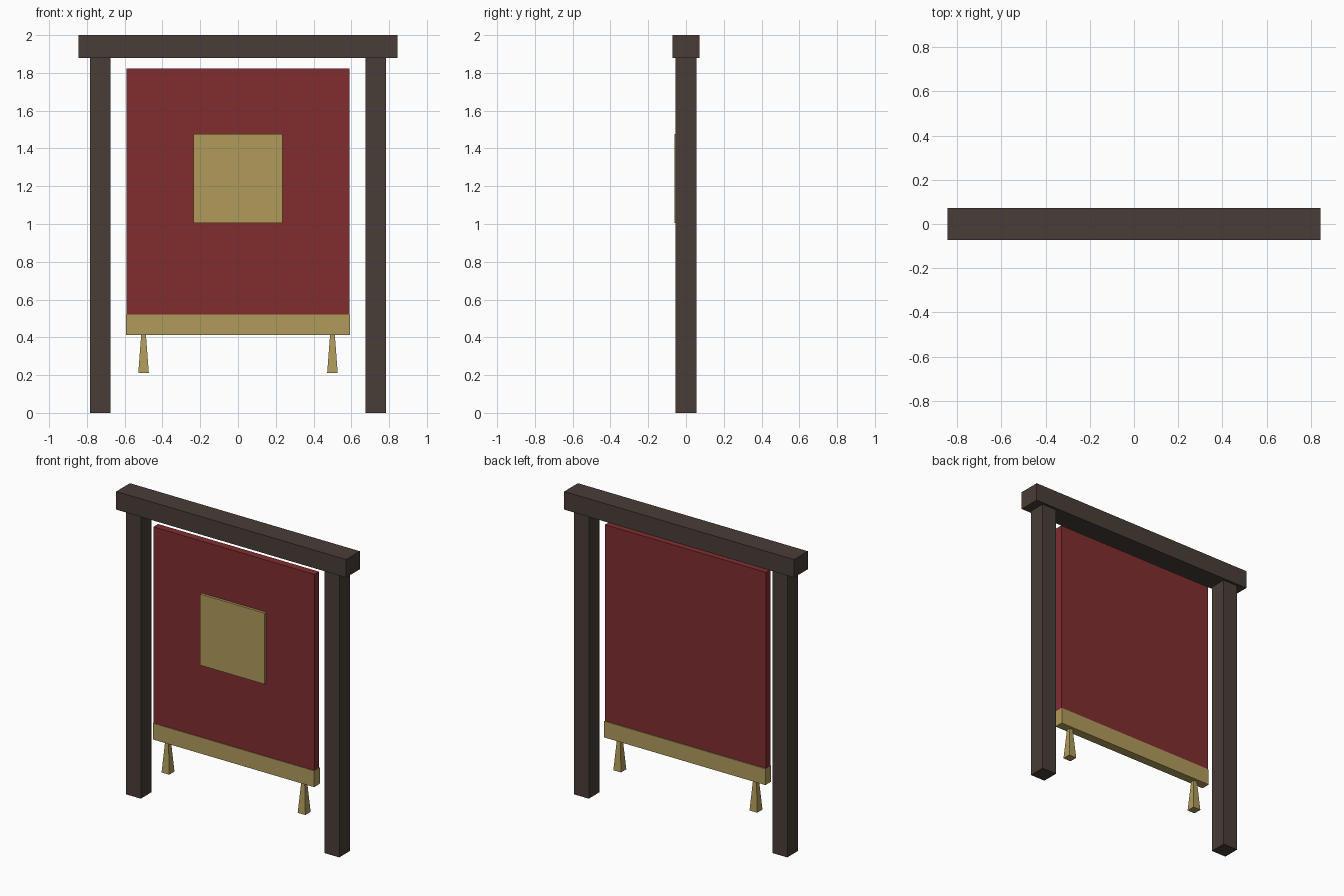
import bpy, bmesh

if "Cube" in bpy.data.objects:
    bpy.data.objects.remove(bpy.data.objects["Cube"])


def material(name, rgb):
    """Flat material from 0-255 sRGB values."""
    m = bpy.data.materials.new(name)
    lin = [((c / 255 + 0.055) / 1.055) ** 2.4 for c in rgb]
    m.diffuse_color = (*lin, 1)
    m.use_nodes = True
    m.node_tree.nodes["Principled BSDF"].inputs["Base Color"].default_value = m.diffuse_color
    return m


WOOD = material("dark_wood", (73, 61, 55))
RED = material("red_cloth", (129, 45, 47))
GOLD = material("gold_cloth", (176, 155, 91))


def block(name, lo, hi, mat, top_scale=1.0):
    """Box between two corners; top_scale tapers the upper face."""
    bm = bmesh.new()
    bmesh.ops.create_cube(bm, size=1)
    mid = [(a + b) / 2 for a, b in zip(lo, hi)]
    for v in bm.verts:
        s = top_scale if v.co.z > 0 else 1.0
        v.co = (mid[0] + v.co.x * s * (hi[0] - lo[0]),
                mid[1] + v.co.y * s * (hi[1] - lo[1]),
                mid[2] + v.co.z * (hi[2] - lo[2]))
    me = bpy.data.meshes.new(name)
    bm.to_mesh(me)
    bm.free()
    me.materials.append(mat)
    ob = bpy.data.objects.new(name, me)
    bpy.context.collection.objects.link(ob)
    return ob


# Wooden frame
block("top_beam", (-0.844, -0.072, 1.88), (0.844, 0.072, 2.0), WOOD)

# Hanging banner, its hem band and the square emblem panel
block("banner", (-0.591, -0.043, 0.415), (0.591, 0.006, 1.822), RED)
block("hem_band", (-0.592, -0.047, 0.412), (0.592, 0.012, 0.52), GOLD)
block("square_panel", (-0.236, -0.06, 1.005), (0.236, -0.04, 1.477), GOLD)

# Paired posts and tapered tassels
for side, s in (("left", -1), ("right", 1)):
    x = s * 0.729
    block(side + "_post", (x - 0.054, -0.056, 0), (x + 0.054, 0.056, 1.88), WOOD)
    x = s * 0.5
    block(side + "_tassel", (x - 0.028, -0.048, 0.21), (x + 0.028, 0.008, 0.413),
          GOLD, top_scale=0.45)
